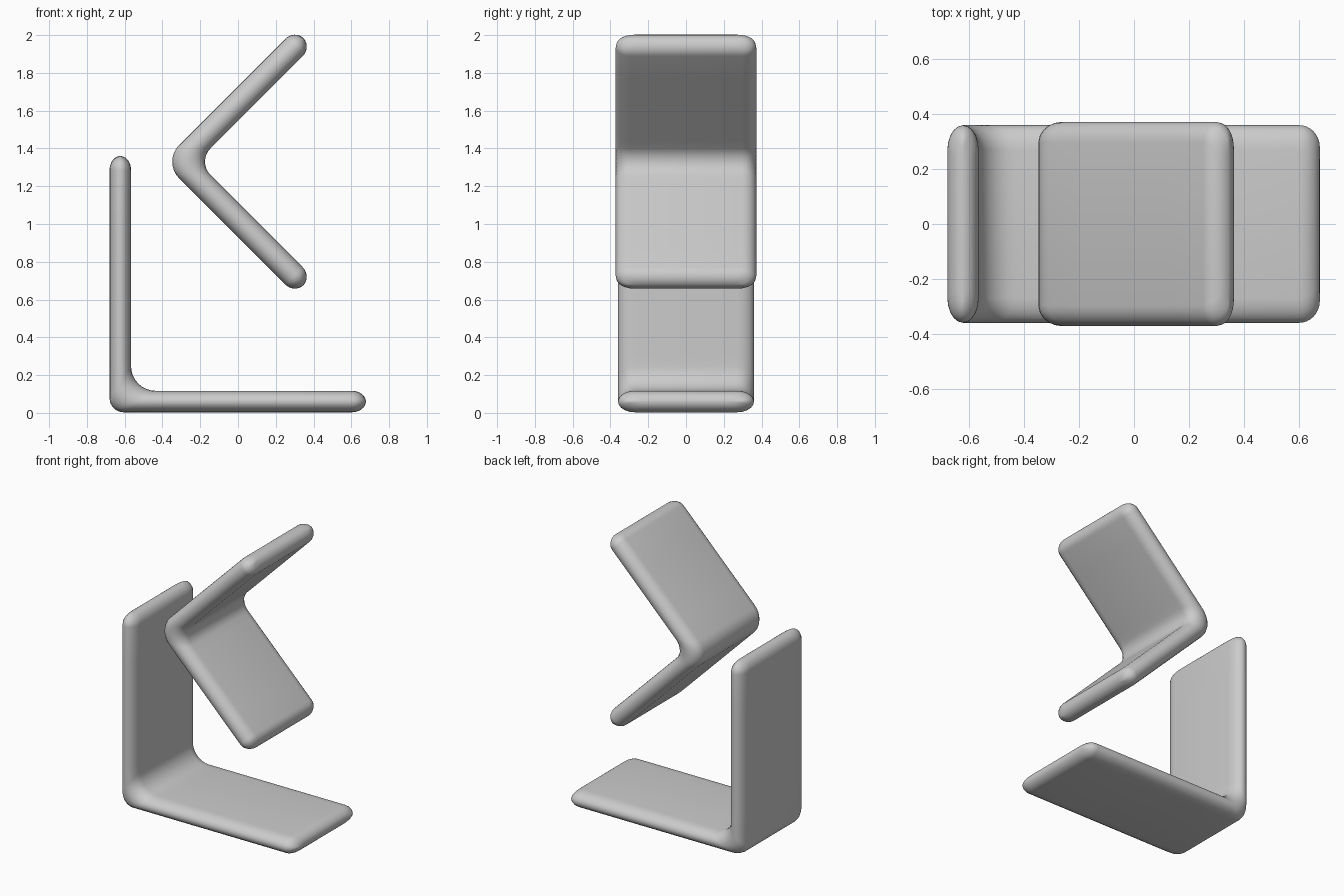
import bpy
import bmesh
from math import sin, cos, pi, radians
from mathutils import Vector

cube = bpy.data.objects.get("Cube")
if cube:
    bpy.data.objects.remove(cube, do_unlink=True)

grey = bpy.data.materials.new("plain_grey")
grey.use_nodes = True
colour = (0.6, 0.6, 0.6, 1)
grey.diffuse_color = colour
grey.node_tree.nodes["Principled BSDF"].inputs["Base Color"].default_value = colour

TIP_STEPS, ARC_STEPS, EDGE_STEPS = 8, 8, 10


def stations(length, thick, r_out, r_in, tip):
    """Outer point, inner point and tip angle along a bent slab, tip to tip."""
    arm = []
    for i in range(TIP_STEPS + 1):
        phi = radians(88) * (1 - i / TIP_STEPS)
        a = length - tip + tip * sin(phi)
        arm.append((Vector((a, 0)), Vector((a, thick)), phi))
    start = thick + r_in
    for i in range(1, 5):
        a = length - tip + (start + 0.05 - length + tip) * i / 4
        arm.append((Vector((a, 0)), Vector((a, thick)), 0))
    bend = []
    for i in range(ARC_STEPS + 1):
        th = pi / 2 * i / ARC_STEPS
        turn = Vector((1 - sin(th), 1 - cos(th)))
        bend.append((turn * r_out, turn * r_in + Vector((thick, thick)), 0))
    other = [(o.yx, n.yx, phi) for o, n, phi in reversed(arm)]
    return arm + bend + other


def bent_slab(name, corner, angle, length, thick, half_width, r_out, r_in, tip, edge):
    """Loft a flat, round-edged section along an L-shaped path."""
    u = Vector((cos(angle), 0, sin(angle)))
    v = Vector((-sin(angle), 0, cos(angle)))
    bm = bmesh.new()
    rings = []
    for outer, inner, phi in stations(length, thick, r_out, r_in, tip):
        mid, half = (outer + inner) / 2, (inner - outer) / 2 * cos(phi)
        width = half_width - 0.08 * (1 - cos(phi))
        ring = []
        for side in (1, -1):
            for i in range(EDGE_STEPS + 1):
                al = -pi / 2 + pi * i / EDGE_STEPS
                p = mid + half * sin(al) * side
                y = side * (width - edge + edge * cos(al))
                ring.append(bm.verts.new(corner + u * p.x + v * p.y + Vector((0, y, 0))))
        rings.append(ring)
    for a, b in zip(rings, rings[1:]):
        for i in range(len(a)):
            j = (i + 1) % len(a)
            bm.faces.new((a[i], a[j], b[j], b[i]))
    bm.faces.new(rings[0])
    bm.faces.new(rings[-1])
    bmesh.ops.recalc_face_normals(bm, faces=bm.faces)
    mesh = bpy.data.meshes.new(name)
    bm.to_mesh(mesh)
    bm.free()
    mesh.materials.append(grey)
    mesh.shade_smooth()
    obj = bpy.data.objects.new(name, mesh)
    bpy.context.collection.objects.link(obj)
    return obj


# Upright L with its base on the ground
bent_slab("lower_angle_slab", Vector((-0.68, 0, 0.003)), 0,
          1.357, 0.114, 0.36, 0.075, 0.13, 0.075, 0.09)

# Floating V, the same form turned on its corner
bent_slab("upper_angle_slab", Vector((-0.4, 0, 1.33)), -pi / 4,
          0.99, 0.13, 0.372, 0.125, 0.1, 0.07, 0.075)
